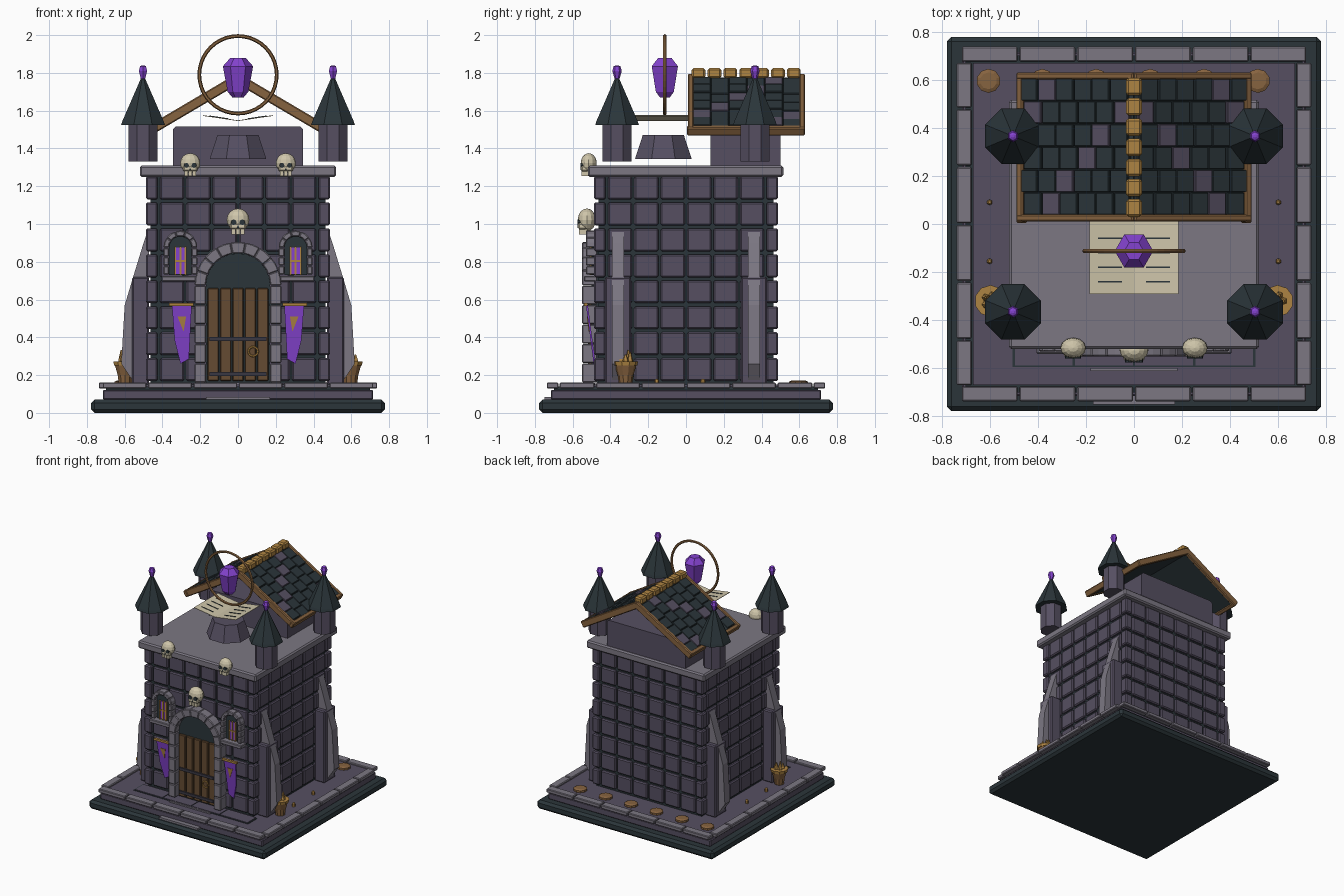
import bpy, bmesh, math
from mathutils import Matrix, Vector

cube = bpy.data.objects.get("Cube")
if cube:
    bpy.data.objects.remove(cube, do_unlink=True)


def material(name, *rgb):
    m = bpy.data.materials.new(name)
    m.use_nodes = True
    m.diffuse_color = (*rgb, 1)
    b = m.node_tree.nodes["Principled BSDF"]
    b.inputs["Base Color"].default_value = (*rgb, 1)
    b.inputs["Roughness"].default_value = 0.9
    return m


SLATE = material("dark slate", 0.024, 0.036, 0.042)
STONE = material("purple stone", 0.092, 0.078, 0.12)
PALE = material("pale stone", 0.2, 0.185, 0.225)
WOOD = material("dark wood", 0.13, 0.07, 0.032)
TRIM = material("trim wood", 0.24, 0.125, 0.05)
GOLD = material("old gold", 0.42, 0.23, 0.055)
VIOLET = material("violet", 0.23, 0.055, 0.62)
BONE = material("bone", 0.62, 0.56, 0.4)
IRON = material("iron", 0.04, 0.038, 0.055)


def finish(name, bm, mats, bevel=0, matrix=None):
    if matrix:
        bm.transform(matrix)
    bmesh.ops.recalc_face_normals(bm, faces=bm.faces[:])
    me = bpy.data.meshes.new(name)
    bm.to_mesh(me)
    bm.free()
    for m in mats if isinstance(mats, list) else [mats]:
        me.materials.append(m)
    ob = bpy.data.objects.new(name, me)
    bpy.context.collection.objects.link(ob)
    if bevel:
        mod = ob.modifiers.new("bevel", "BEVEL")
        mod.width, mod.segments = bevel, 1
    return ob


def boxes(name, mats, items, bevel=0, matrix=None):
    """Each item: x0, x1, y0, y1, z0, z1 and an optional material index."""
    bm = bmesh.new()
    for x0, x1, y0, y1, z0, z1, *idx in items:
        mid = Matrix.Translation(((x0 + x1) / 2, (y0 + y1) / 2, (z0 + z1) / 2))
        size = Matrix.Diagonal((abs(x1 - x0), abs(y1 - y0), abs(z1 - z0), 1))
        made = bmesh.ops.create_cube(bm, size=1, matrix=mid @ size)
        if idx:
            for f in {f for v in made["verts"] for f in v.link_faces}:
                f.material_index = idx[0]
    return finish(name, bm, mats, bevel, matrix)


def prisms(name, mat, polys, y0, y1, bevel=0, matrix=None):
    """Extrude x-z outlines along y."""
    bm = bmesh.new()
    for poly in polys:
        f = bm.faces.new([bm.verts.new((x, y0, z)) for x, z in poly])
        ext = bmesh.ops.extrude_face_region(bm, geom=[f])["geom"]
        bmesh.ops.translate(bm, vec=(0, y1 - y0, 0),
                            verts=[g for g in ext if isinstance(g, bmesh.types.BMVert)])
    return finish(name, bm, mat, bevel, matrix)


def lathe(name, mat, x, y, profile, n=8, turn=0.5):
    """Stack n-sided rings of (radius, height), capped at both ends."""
    bm = bmesh.new()
    rings = [[bm.verts.new((x + r * math.cos(math.tau * (i + turn) / n),
                            y + r * math.sin(math.tau * (i + turn) / n), z))
              for i in range(n)] for r, z in profile]
    for a, b in zip(rings, rings[1:]):
        for i in range(n):
            bm.faces.new((a[i], a[(i + 1) % n], b[(i + 1) % n], b[i]))
    bm.faces.new(rings[0])
    bm.faces.new(rings[-1])
    return finish(name, bm, mat)


def ring(name, mat, loc, r, tube, n=32):
    bpy.ops.mesh.primitive_torus_add(location=loc, rotation=(math.pi / 2, 0, 0), major_radius=r,
                                     minor_radius=tube, major_segments=n, minor_segments=6)
    bpy.context.object.name = name
    bpy.context.object.data.materials.append(mat)


def arc(cx, cz, r, a0, a1, n):
    return [(cx + r * math.cos(a0 + (a1 - a0) * i / n), cz + r * math.sin(a0 + (a1 - a0) * i / n))
            for i in range(n + 1)]


def arch(name, cx, z0, spring, r_out, r_in, y0, y1, blocks, wedges):
    polys = []
    h = (spring - z0) / blocks
    for s in (-1, 1):
        for i in range(blocks):
            a, b = cx + s * r_in, cx + s * r_out
            lo, hi = z0 + i * h + 0.002, z0 + (i + 1) * h - 0.002
            polys.append([(a, lo), (b, lo), (b, hi), (a, hi)])
    for i in range(wedges):
        a0, a1 = math.pi * i / wedges, math.pi * (i + 1) / wedges
        polys.append(arc(cx, spring, r_out, a0, a1, 2) + arc(cx, spring, r_in, a1, a0, 2))
    prisms(name + "_frame", PALE, polys, y0, y1, 0.005)
    back = [(cx + r_in, z0), *arc(cx, spring, r_in, 0, math.pi, 12), (cx - r_in, z0)]
    prisms(name + "_recess", SLATE, [back], -0.5, -0.46)


# Base: slab, plinth, floor and bordering paving stones
boxes("base_slab", SLATE, [(-.777, .777, -.777, .777, 0, .07)], 0.018)
boxes("base_plinth", STONE, [(-.715, .715, -.715, .715, .07, .122)], 0.006)
boxes("base_mortar", SLATE, [(-.7, .7, -.7, .7, .12, .14)])
boxes("floor", STONE, [(-.67, .67, -.67, .67, .13, .15)])
border = []
for i in range(6):
    a, b = -.72 + i * .24 + .004, -.48 + i * .24 - .004
    for s in (-1, 1):
        border.append((a, b, s * .675, s * .737, .13, .16))
        if 0 < i < 5:
            border.append((s * .675, s * .737, a, b, .13, .16))
for s in (-1, 1):
    for t in (-1, 1):
        border.append((s * .675, s * .737, t * .484, t * .67, .13, .16))
boxes("border_stones", PALE, border, 0.005)
boxes("front_paving_mortar", SLATE, [(-.505, .505, -.595, -.48, .14, .153)])
boxes("front_paving", STONE, [(-.5 + i * .25 + .005, -.25 + i * .25 - .005, -.588, -.48, .14, .157)
                              for i in range(4)])
boxes("front_step", PALE, [(-.18, .18, -.612, -.598, .14, .16), (-.17, .17, -.75, -.7, .07, .085)])

# Tower walls: mortar core, stone grid on all four sides and corner stones
boxes("wall_core", SLATE, [(-.463, .463, -.463, .463, .15, 1.26)])
H = 1.1 / 8
rows = [(.16 + i * H + .008, .16 + (i + 1) * H - .008) for i in range(8)]
grid = [(-.42 + c * .14 + .006, -.28 + c * .14 - .006, -.481, -.45, lo, hi)
        for lo, hi in rows for c in range(6)]
for k, side in enumerate(("front", "left", "back", "right")):
    boxes(side + "_wall_stones", STONE, grid, 0.008, Matrix.Rotation(k * math.pi / 2, 4, "Z"))
boxes("corner_stones", STONE, [(s * .425, s * .487, t * .425, t * .487, lo, hi)
                               for lo, hi in rows for s in (-1, 1) for t in (-1, 1)], 0.008)
boxes("cornice", PALE, [(-.52, .52, -.52, .515, 1.25, 1.31)], 0.01)

# Side buttresses with pale sloping caps
for s in (-1, 1):
    for t in (-1, 1):
        y = t * .36
        boxes("buttress_block", STONE, [(s * .47, s * .56, y - .07, y + .07, .15, .72)], 0.008)
        low = [(s * x, z) for x, z in ((.55, .16), (.618, .26), (.6, .57), (.555, .72), (.55, .72))]
        cap = [(s * x, z) for x, z in ((.47, .72), (.555, .72), (.5, .9), (.48, .96), (.47, .96))]
        prisms("buttress_slope", PALE, [low, cap], y - .033, y + .033)

# Doorway, planks and iron straps
arch("door", 0, .16, .675, .23, .17, -.55, -.47, 5, 9)
boxes("door_planks", WOOD, [(-.165 + i * .066 + .004, -.099 + i * .066 - .004, -.518, -.49, .17, .66)
                            for i in range(5)], 0.004)
boxes("door_straps", IRON, [(-.15, .15, -.527, -.51, z, z + .022) for z in (.195, .38)])
ring("door_handle", GOLD, (.08, -.525, .325), .025, .006, 12)

# Arched windows and hanging banners
for s in (-1, 1):
    x = s * .305
    arch("window", x, .73, .875, .09, .06, -.53, -.47, 3, 5)
    boxes("window_sill", PALE, [(x - .1, x + .1, -.54, -.47, .695, .725)], 0.005)
    boxes("window_glass", VIOLET, [(x - .03, x + .03, -.506, -.49, .735, .875)])
    boxes("window_bars", GOLD, [(x + d - .005, x + d + .005, -.512, -.49, .73, .88) for d in (-.027, 0, .027)]
          + [(x - .03, x + .03, -.512, -.49, .8, .81)])
    shear = Matrix.Identity(4)
    shear[1][2], shear[1][3] = -.13, .13 * .575
    cloth = [(s * a, z) for a, z in ((.245, .57), (.35, .57), (.335, .38), (.305, .26), (.26, .285))]
    prisms("banner", VIOLET, [cloth], -.53, -.52, 0, shear)
    mark = [(s * a, z) for a, z in ((.275, .51), (.32, .51), (.288, .43))]
    prisms("banner_emblem", GOLD, [mark], -.534, -.528, 0, shear)
    boxes("banner_pole", GOLD, [(s * .235, s * .365, -.54, -.522, .566, .582)])


# Skulls
def skull(x, y, z, k):
    bm = bmesh.new()
    bmesh.ops.create_uvsphere(bm, u_segments=12, v_segments=8, radius=1,
                              matrix=Matrix.Translation((x, y, z)) @ Matrix.Diagonal((k, k * .8, k, 1)))
    finish("skull_cranium", bm, BONE)
    f = y - k * .8
    boxes("skull_cheeks", BONE, [(x - .72 * k, x + .72 * k, f + .02 * k, y, z - .85 * k, z - .25 * k)], .15 * k)
    boxes("skull_teeth", BONE, [(x + (d - .17) * k, x + (d + .17) * k, f + .1 * k, y, z - 1.3 * k, z - .8 * k)
                                for d in (-.4, 0, .4)])
    holes = [arc(x + d * k, z - .22 * k, .25 * k, 0, math.tau * 7 / 8, 7) for d in (-.38, .38)]
    holes.append([(x - .12 * k, z - .7 * k), (x + .12 * k, z - .7 * k), (x, z - .45 * k)])
    prisms("skull_sockets", SLATE, holes, f - .03 * k, f + .4 * k)


skull(0, -.525, 1.022, .06)
for s in (-1, 1):
    skull(s * .253, -.515, 1.322, .053)

# Corner turrets with crystal finials
for s in (-1, 1):
    for t in (-1, 1):
        x, y = s * .503, t * .365
        lathe("turret_column", STONE, x, y, [(.083, 1.33), (.083, 1.54)])
        lathe("turret_roof", SLATE, x, y, [(.125, 1.525), (.118, 1.545), (.01, 1.775)])
        lathe("turret_crystal", VIOLET, x, y, [(.012, 1.765), (.025, 1.81), (.018, 1.835), (.006, 1.84)], 6)

# Roof house and its gabled tile roof
attic = [(-.345, 1.3), (.345, 1.3), (.345, 1.5), (.33, 1.515), (-.33, 1.515), (-.345, 1.5)]
prisms("attic", STONE, [attic], .13, .5)
for s in (-1, 1):
    ang = math.radians(30.5)
    down, up = Vector((s * math.cos(ang), 0, -math.sin(ang))), Vector((s * math.sin(ang), 0, math.cos(ang)))
    slope = Matrix.Identity(4)
    for i in range(3):
        slope[i][0], slope[i][2] = down[i], up[i]
    slope[2][3] = 1.77
    L = .545
    boxes("roof_deck", SLATE, [(0, L, .02, .62, -.018, .005)], 0, slope)
    tiles = []
    for i in range(6):
        for j in range(6):
            a = .02 + j * .087 - (i % 2) * .02
            y = .605 - i * .095
            tiles.append((max(a, .01) + .002, min(a + .085, L - .01), y - .092, y, 0, .018 + .004 * (j % 2),
                          int((j - i + 1) % 5 == 0)))
    boxes("roof_tiles", [SLATE, STONE], tiles, 0.003, slope)
    boxes("roof_rakes", TRIM, [(-.01, L + .01, y, y + .03, -.026, .026) for y in (.01, .6)], 0.006, slope)
    boxes("roof_eave", TRIM, [(L - .02, L + .012, .005, .63, -.024, .024)], 0.006, slope)
boxes("ridge_caps", GOLD, [(-.033, .033, .03 + i * .084, .103 + i * .084, 1.772, 1.825) for i in range(7)], 0.01)

# Pedestal, open book, floating crystal and halo ring
lathe("pedestal", STONE, 0, -.12, [(.162, 1.345), (.118, 1.47)])
for s in (-1, 1):
    page = [(0, 1.545), (s * .185, 1.572), (s * .185, 1.576), (0, 1.549)]
    prisms("book_page", BONE, [page], -.29, .01)
    lines = [(s * .05, 1.554), (s * .15, 1.5685), (s * .15, 1.574), (s * .05, 1.5595)]
    for i in range(4):
        y = -.24 + i * .06
        prisms("book_line", SLATE, [lines], y - .003, y + .003)
lathe("great_crystal", VIOLET, 0, -.112, [(.03, 1.67), (.055, 1.7), (.08, 1.835), (.04, 1.88)], 6, 0)
ring("halo", TRIM, (0, -.112, 1.79), .205, .01, 40)

# Braziers, floor discs and studs
for s in (-1, 1):
    x, y = s * .597, -.32
    lathe("brazier_bowl", TRIM, x, y, [(.035, .15), (.042, .2), (.058, .255)], 10)
    lathe("brazier_rim", GOLD, x, y, [(.062, .25), (.066, .272), (.05, .272)], 10)
    for i in range(5):
        a = math.tau * i / 5
        lathe("brazier_flame", GOLD, x + .025 * math.cos(a), y + .025 * math.sin(a),
              [(.014, .25), (.016, .28), (.004, .31 + .012 * (i % 3))], 5)
    for y in (.09, -.155):
        lathe("floor_stud", GOLD, s * .6, y, [(.012, .15), (.012, .172), (.006, .18)], 6)
for i in range(6):
    lathe("floor_disc", TRIM, -.605 + i * .224, .595, [(.05, .145), (.05, .165), (.035, .172)], 10)
